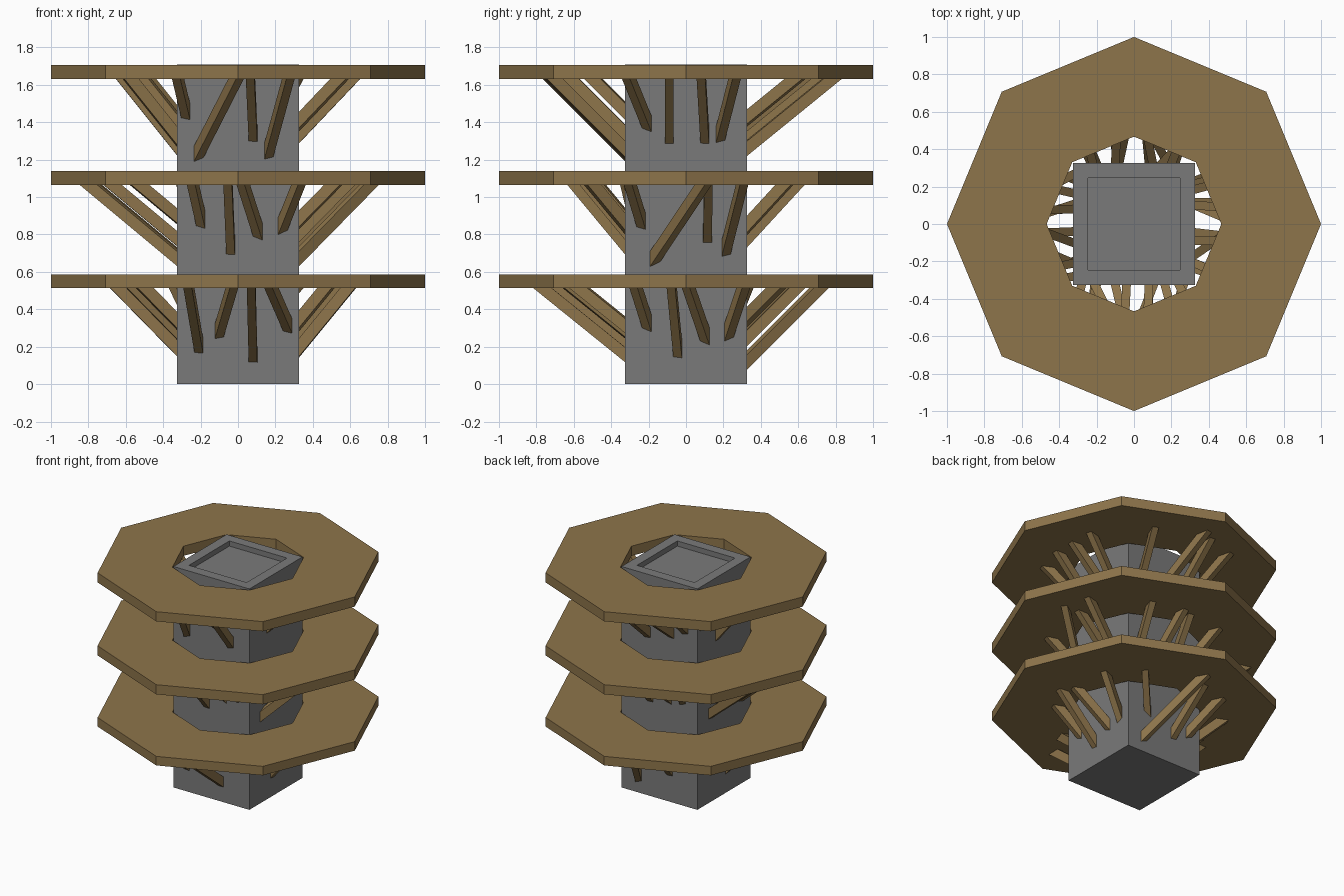
import bpy, bmesh, math
from mathutils import Matrix, Vector

if "Cube" in bpy.data.objects:
    bpy.data.objects.remove(bpy.data.objects["Cube"])


def material(name, rgb):
    m = bpy.data.materials.new(name)
    m.diffuse_color = (*rgb, 1)
    m.use_nodes = True
    m.node_tree.nodes["Principled BSDF"].inputs["Base Color"].default_value = m.diffuse_color
    return m


STONE = material("grey stone", (0.195, 0.195, 0.195))
WOOD = material("brown wood", (0.27, 0.177, 0.07))


def add_object(name, bm, mat):
    bmesh.ops.recalc_face_normals(bm, faces=bm.faces[:])
    me = bpy.data.meshes.new(name)
    bm.to_mesh(me)
    bm.free()
    me.materials.append(mat)
    ob = bpy.data.objects.new(name, me)
    bpy.context.collection.objects.link(ob)
    return ob


HALF = 0.325      # half width of the column
HEIGHT = 1.71

# Square column with a shallow recess in its top
bm = bmesh.new()
bmesh.ops.create_cube(bm, size=1, matrix=Matrix.Translation((0, 0, HEIGHT / 2))
                      @ Matrix.Diagonal((2 * HALF, 2 * HALF, HEIGHT, 1)))
bm.faces.ensure_lookup_table()
top = max(bm.faces, key=lambda f: f.calc_center_median().z)
bmesh.ops.inset_region(bm, faces=[top], thickness=HALF - 0.215)
bmesh.ops.translate(bm, verts=top.verts[:], vec=(0, 0, -0.04))
# keep the recess walls vertical by adding a rim loop
for v in top.verts:
    v.co.z = HEIGHT
floor = bmesh.ops.extrude_discrete_faces(bm, faces=[top])["faces"][0]
bmesh.ops.translate(bm, verts=floor.verts[:], vec=(0, 0, -0.04))
add_object("column", bm, STONE)


# Octagonal ring platform
def ring(name, z0, z1, r_out=1.0, r_in=0.467, n=8):
    bm = bmesh.new()
    loops = []
    for r, z in ((r_out, z0), (r_out, z1), (r_in, z1), (r_in, z0)):
        loops.append([bm.verts.new((r * math.cos(math.tau * i / n),
                                    r * math.sin(math.tau * i / n), z)) for i in range(n)])
    for k in range(4):
        a, b = loops[k], loops[(k + 1) % 4]
        for i in range(n):
            j = (i + 1) % n
            bm.faces.new((a[i], a[j], b[j], b[i]))
    add_object(name, bm, WOOD)


# Slanted square beam from the column face up into the ring
def beam(bm, foot, head, width=0.046, depth=0.062):
    along = (head - foot).normalized()
    foot = foot - along * 0.07
    side = along.cross(Vector((0, 0, 1))).normalized()
    up = side.cross(along)
    rot = Matrix((side, up, along)).transposed().to_4x4()
    bmesh.ops.create_cube(bm, size=1, matrix=Matrix.Translation((foot + head) / 2) @ rot
                          @ Matrix.Diagonal((width, depth, (head - foot).length, 1)))


# Struts per level: (sideways at foot, drop below ring, sideways at head)
FRONT = [
    [(-.21, .35, -.27), (-.10, .27, -.02), (.08, .40, .07), (.265, .24, .16)],
    [(-.20, .22, -.25), (-.04, .365, -.055), (.105, .28, .015), (.24, .25, .34)],
    [(-.28, .21, -.33), (-.21, .43, .01), (.08, .33, .065), (.165, .42, .28)],
]
RIGHT = [
    [(-.21, .22, -.28), (-.045, .365, -.08), (.10, .29, .0), (.23, .27, .32)],
    [(-.24, .23, -.31), (-.165, .425, .12), (.115, .305, .12), (.215, .375, .31)],
    [(-.21, .27, -.32), (-.09, .34, -.09), (.10, .34, .08), (.185, .33, .27)],
]
BACK = [
    [(-.15, .20, -.34), (-.18, .43, .06), (.09, .31, .125), (.23, .25, .35)],
    [(-.22, .26, -.30), (-.08, .33, -.05), (.08, .30, .02), (.20, .28, .31)],
    [(-.20, .25, -.33), (-.10, .41, .0), (.10, .36, .08), (.22, .30, .32)],
]
LEFT = [[(-a, d, -b) for a, d, b in FRONT[i]] for i in (1, 2, 0)]
# Outward reach per unit of drop, for front, right, back, left
REACH = [(1.24, .82, 1.0, .98), (.83, .98, .92, 1.2), (1.0, .95, 1.23, .8)]
LEVELS = [("lower", 0.515, 0.585), ("middle", 1.065, 1.14), ("upper", 1.63, 1.705)]

for i, (label, z0, z1) in enumerate(LEVELS):
    ring(label + "_platform", z0, z1)
    for k, (face, table) in enumerate((("front", FRONT), ("right", RIGHT),
                                       ("back", BACK), ("left", LEFT))):
        bm = bmesh.new()
        turn = Matrix.Rotation(k * math.pi / 2, 3, 'Z')
        for u0, drop, u1 in table[i]:
            foot = turn @ Vector((u0, -HALF, z0 - drop + 0.042))
            head = turn @ Vector((u1, -HALF - drop * REACH[i][k], z0 + 0.042))
            beam(bm, foot, head)
        add_object(f"{label}_{face}_struts", bm, WOOD)
